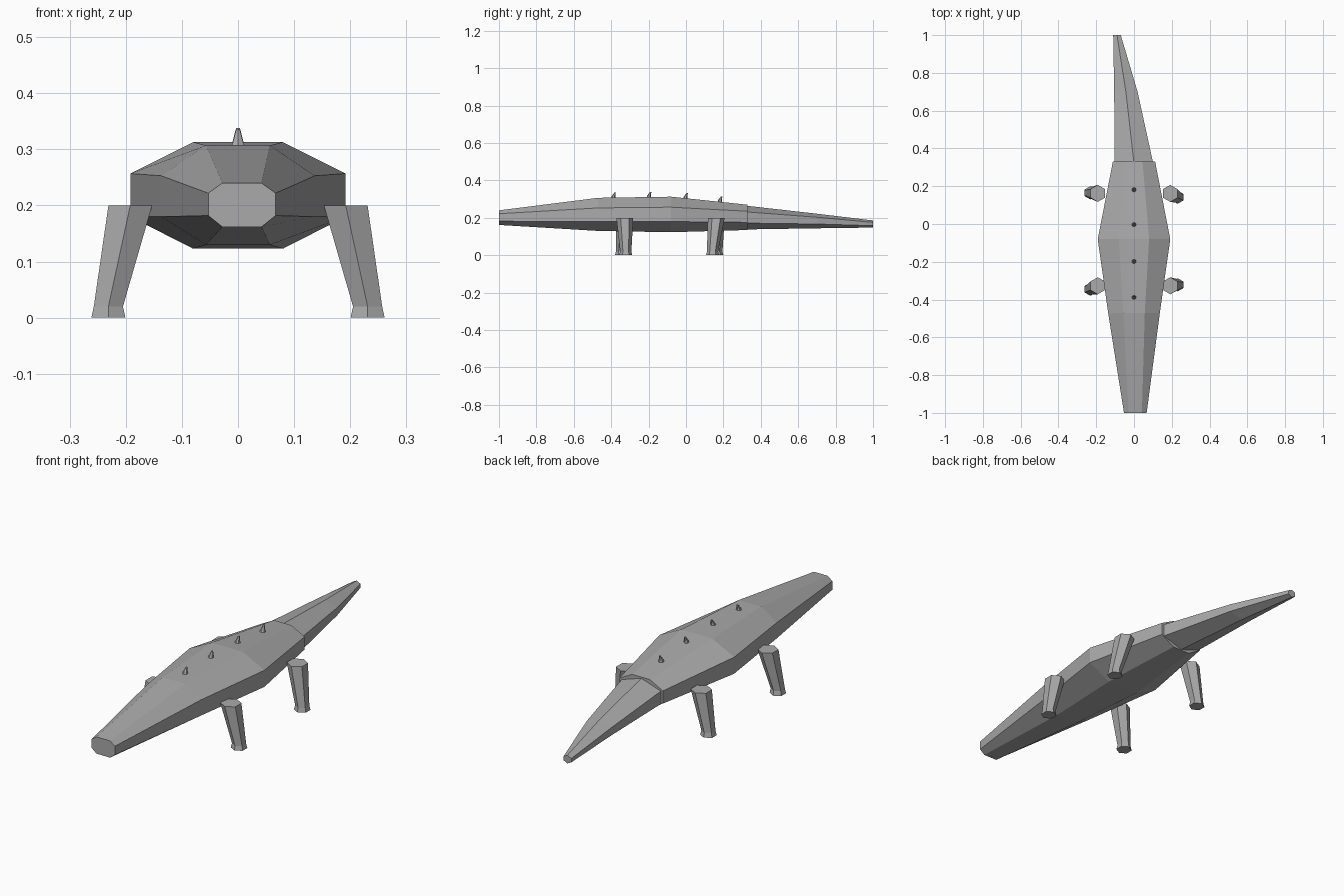
import bpy, bmesh
from math import sin, cos, pi

if "Cube" in bpy.data.objects:
    bpy.data.objects.remove(bpy.data.objects["Cube"])

grey = bpy.data.materials.new("plain grey")
grey.use_nodes = True
COLOUR = (0.4, 0.4, 0.4, 1)
grey.diffuse_color = COLOUR
grey.node_tree.nodes["Principled BSDF"].inputs["Base Color"].default_value = COLOUR


def loft(name, rings):
    """Skin equal-length rings of points and cap both ends."""
    bm = bmesh.new()
    loops = [[bm.verts.new(p) for p in ring] for ring in rings]
    n = len(loops[0])
    for a, b in zip(loops, loops[1:]):
        for i in range(n):
            j = (i + 1) % n
            bm.faces.new((a[i], a[j], b[j], b[i]))
    bm.faces.new(loops[0])
    bm.faces.new(loops[-1])
    bmesh.ops.recalc_face_normals(bm, faces=bm.faces)
    mesh = bpy.data.meshes.new(name)
    bm.to_mesh(mesh)
    bm.free()
    mesh.materials.append(grey)
    obj = bpy.data.objects.new(name, mesh)
    bpy.context.collection.objects.link(obj)
    return obj


def octagon(y, cx, half, flat, bottom, low, high, top):
    right = [(flat, bottom), (half, low), (half, high), (flat, top)]
    left = [(-x, z) for x, z in reversed(right)]
    return [(cx + x, y, z) for x, z in right + left]


def hexagon(cx, cy, z, r):
    return [(cx + r * sin(k * pi / 3), cy + r * cos(k * pi / 3), z) for k in range(6)]


# Body with blunt snout
loft("body", [
    octagon(-1.0, 0.007, 0.06, 0.035, 0.162, 0.182, 0.222, 0.24),
    octagon(-0.47, 0, 0.137, 0.057, 0.13, 0.18, 0.253, 0.307),
    octagon(-0.08, 0, 0.192, 0.08, 0.123, 0.18, 0.257, 0.313),
    octagon(0.33, 0, 0.112, 0.045, 0.135, 0.176, 0.235, 0.27),
])


# Six-sided ridged tail, swung to one side
def tail_ring(y, cx, half, bottom, low, high, top):
    return [(cx + x * half, y, z) for x, z in
            ((0, top), (1, high), (1, low), (0, bottom), (-1, low), (-1, high))]


loft("tail", [
    tail_ring(0.32, 0.0, 0.102, 0.138, 0.172, 0.232, 0.265),
    tail_ring(0.7, -0.043, 0.062, 0.144, 0.167, 0.203, 0.222),
    tail_ring(1.0, -0.09, 0.02, 0.148, 0.158, 0.176, 0.186),
])

# Legs in a walking stance, feet slightly flared
LEGS = (("front_left", 1, -0.327, -0.322), ("front_right", -1, -0.327, -0.345),
        ("back_left", 1, 0.162, 0.142), ("back_right", -1, 0.162, 0.165))
for name, side, hip_y, foot_y in LEGS:
    loft(name + "_leg", [
        hexagon(side * 0.192, hip_y, 0.2, 0.045),
        hexagon(side * 0.231, foot_y, 0.02, 0.03),
        hexagon(side * 0.231, foot_y, 0, 0.035),
    ])

# Row of back spikes, curving towards the tail
for i, (y, z) in enumerate(((-0.39, 0.303), (-0.2, 0.306), (-0.005, 0.3), (0.18, 0.283))):
    loft(f"back_spike_{i + 1}", [
        hexagon(0, y, z - 0.005, 0.015),
        hexagon(0, y + 0.003, z + 0.015, 0.009),
        hexagon(0, y + 0.011, z + 0.032, 0.004),
    ])
